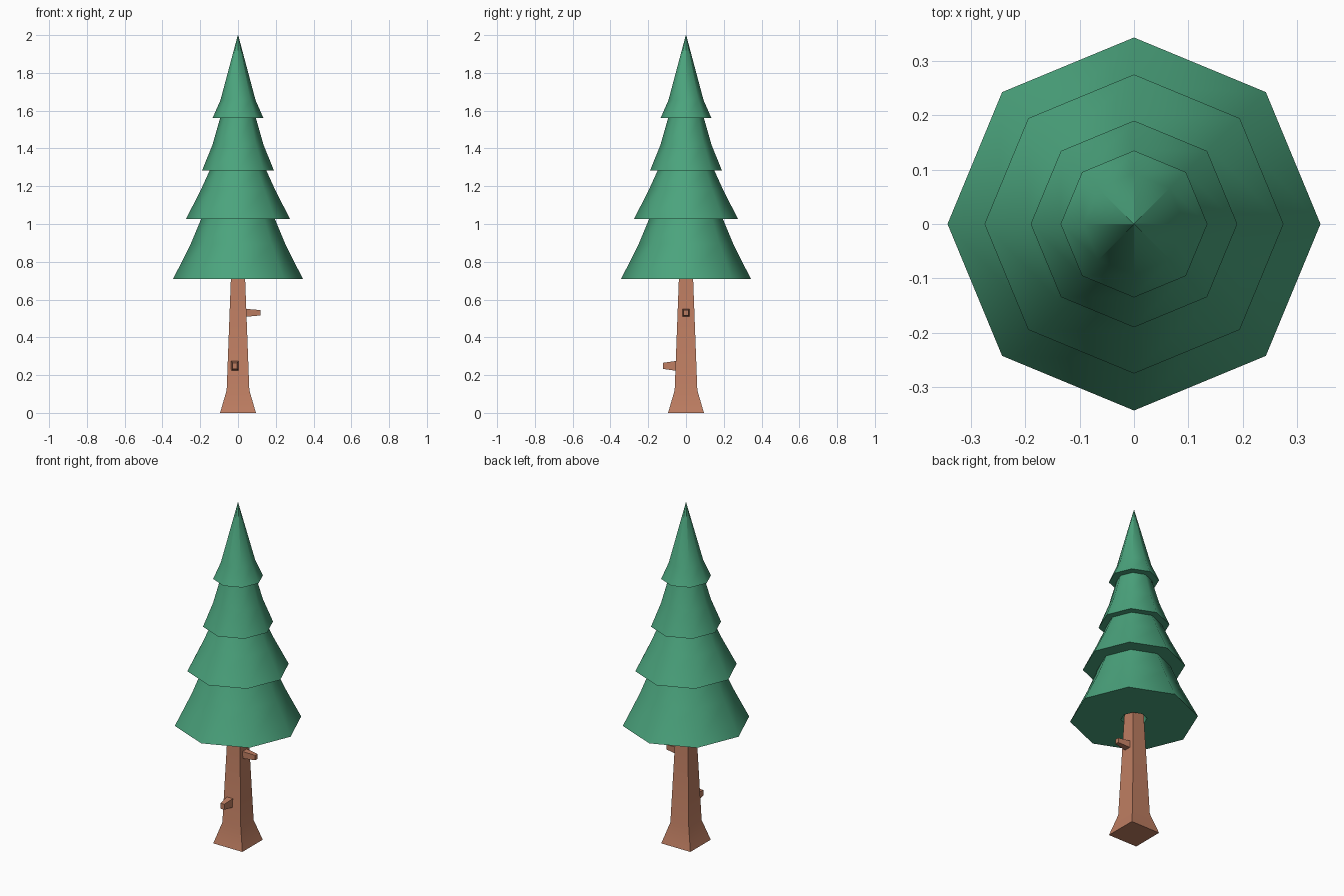
import bpy, math

if "Cube" in bpy.data.objects:
    bpy.data.objects.remove(bpy.data.objects["Cube"])

def material(name, rgb):
    m = bpy.data.materials.new(name)
    m.diffuse_color = (*rgb, 1)
    m.use_nodes = True
    m.node_tree.nodes["Principled BSDF"].inputs["Base Color"].default_value = m.diffuse_color
    return m

GREEN = material("pine green", (0.07, 0.37, 0.205))
BROWN = material("bark brown", (0.51, 0.205, 0.12))

def loft(name, rings, mat, smooth):
    """Skin a list of equally sized point rings and cap both ends."""
    n = len(rings[0])
    verts = [p for ring in rings for p in ring]
    faces = [(k * n + i, k * n + (i + 1) % n, (k + 1) * n + (i + 1) % n, (k + 1) * n + i)
             for k in range(len(rings) - 1) for i in range(n)]
    faces.append(tuple(reversed(range(n))))
    faces.append(tuple(range(len(verts) - n, len(verts))))
    me = bpy.data.meshes.new(name)
    me.from_pydata(verts, [], faces)
    me.materials.append(mat)
    ob = bpy.data.objects.new(name, me)
    bpy.context.collection.objects.link(ob)
    bpy.ops.object.select_all(action='DESELECT')
    ob.select_set(True)
    bpy.context.view_layer.objects.active = ob
    if smooth:
        bpy.ops.object.shade_smooth_by_angle(angle=math.radians(smooth))
    return ob

def polygon(r, z, sides, turn=0.0):
    return [(r * math.cos(turn + math.tau * i / sides),
             r * math.sin(turn + math.tau * i / sides), z) for i in range(sides)]

# Foliage: one stepped eight-sided profile, from the trunk hole up to the tip
profile = [(0.06, 0.76), (0.07, 0.71),
           (0.343, 0.71), (0.25, 0.895), (0.195, 1.027),
           (0.275, 1.027), (0.197, 1.18), (0.15, 1.283),
           (0.19, 1.283), (0.135, 1.42), (0.095, 1.56),
           (0.135, 1.56), (0.093, 1.655), (0.001, 2.0)]
loft("foliage", [polygon(r, z, 8) for r, z in profile], GREEN, 50)

# Trunk: square, flared at the foot
trunk = [(0.095, 0), (0.06, 0.12), (0.036, 0.755)]
loft("trunk", [polygon(h * math.sqrt(2), z, 4, math.pi / 4) for h, z in trunk], BROWN, 30)

# Branch stubs: tapered square pegs, (distance, half width, half height)
CORNERS = [(-1, -1), (1, -1), (1, 1), (-1, 1)]
side = [(0.03, 0.021, 0.022), (0.12, 0.012, 0.014)]
loft("side_branch", [[(d, a * w, 0.53 + b * h) for a, b in CORNERS] for d, w, h in side],
     BROWN, 0)
front = [(0.045, 0.021, 0.027), (0.122, 0.012, 0.016)]
loft("front_branch", [[(-0.016 + a * w, -d, 0.249 + b * h) for a, b in CORNERS]
                      for d, w, h in front], BROWN, 0)
